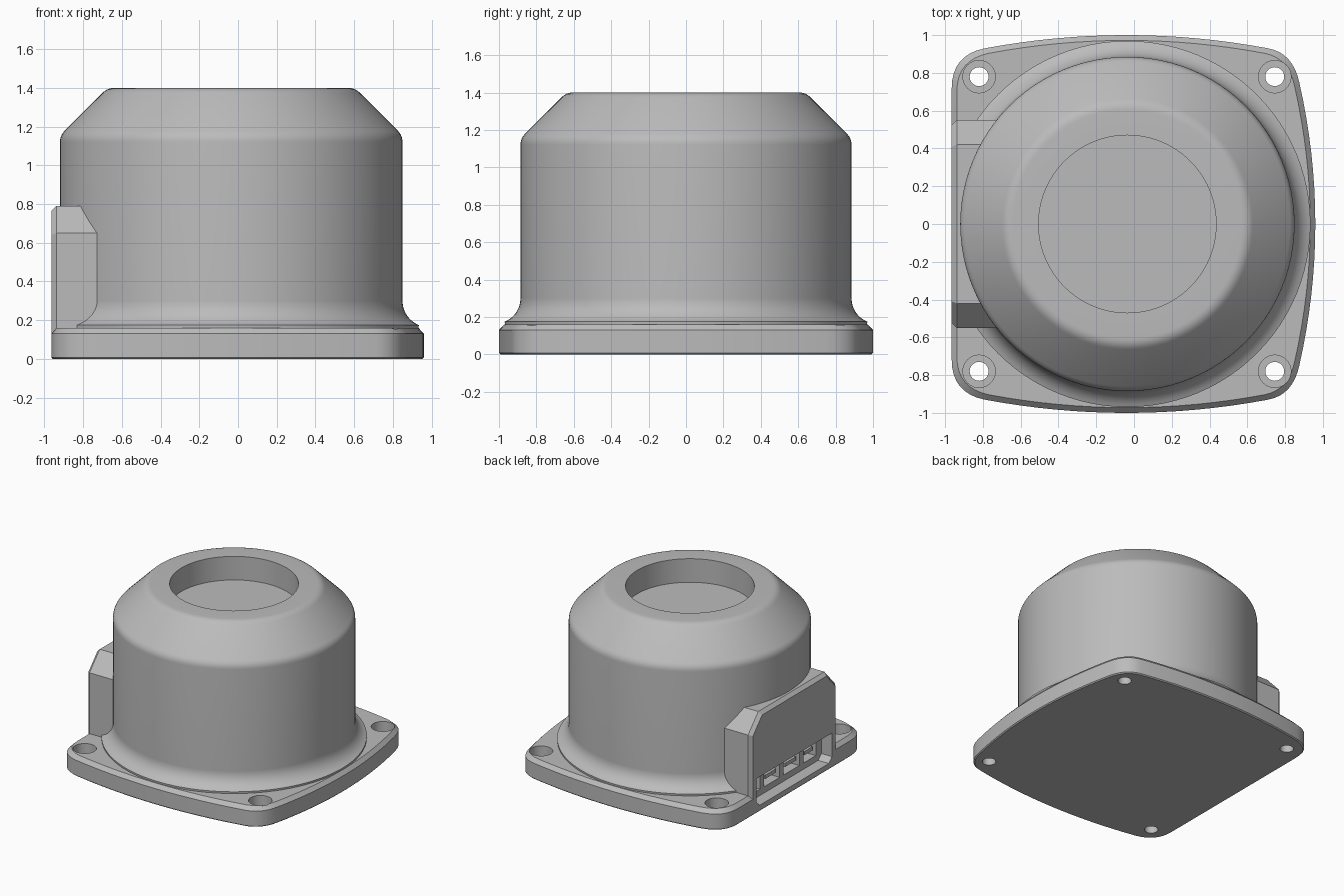
import bpy, bmesh, math

if "Cube" in bpy.data.objects:
    bpy.data.objects.remove(bpy.data.objects["Cube"])

CX = -0.035                      # axis of the round body

grey = bpy.data.materials.new("light grey plastic")
grey.diffuse_color = (0.5, 0.5, 0.5, 1)
grey.use_nodes = True
grey.node_tree.nodes["Principled BSDF"].inputs["Base Color"].default_value = grey.diffuse_color


def make(name, rings, closed_caps=True):
    """Skin a list of equal-length point rings into a solid."""
    bm = bmesh.new()
    loops = [[bm.verts.new(p) for p in r] for r in rings]
    n = len(loops[0])
    for a, b in zip(loops, loops[1:]):
        for i in range(n):
            j = (i + 1) % n
            bm.faces.new((a[i], a[j], b[j], b[i]))
    if closed_caps:
        bm.faces.new(loops[0][::-1])
        bm.faces.new(loops[-1])
    bmesh.ops.recalc_face_normals(bm, faces=bm.faces)
    me = bpy.data.meshes.new(name)
    bm.to_mesh(me)
    bm.free()
    ob = bpy.data.objects.new(name, me)
    bpy.context.collection.objects.link(ob)
    me.materials.append(grey)
    return ob


def lathe(name, profile, cx, cy=0.0, n=96):
    return make(name, [[(cx + r * math.cos(2 * math.pi * i / n),
                         cy + r * math.sin(2 * math.pi * i / n), z)
                        for i in range(n)] for r, z in profile])


def extrude_x(name, profile, x0, x1):
    return make(name, [[(x, y, z) for y, z in profile] for x in (x0, x1)])


def box(name, x0, x1, y0, y1, z0, z1):
    return extrude_x(name, [(y0, z0), (y1, z0), (y1, z1), (y0, z1)], x0, x1)


def cut(ob, cutters):
    bpy.context.view_layer.objects.active = ob
    for c in cutters:
        m = ob.modifiers.new("cut", 'BOOLEAN')
        m.operation, m.solver, m.object = 'DIFFERENCE', 'EXACT', c
        bpy.ops.object.modifier_apply(modifier=m.name)


def bezier(a, b, c, n=8):
    return [tuple((1 - t) ** 2 * p + 2 * t * (1 - t) * q + t * t * r
                  for p, q, r in zip(a, b, c)) for t in [i / n for i in range(n + 1)]]


# base plate: bowed outline with rounded corners, mirrored front to back
half = [(0.96 - 0.085 * (i / 8) ** 2, 0.75 * i / 8) for i in range(8)]
half += bezier((0.875, 0.75), (0.841, 0.906), (0.71, 0.93))
half += [(-0.04 + 0.75 * t / 8, 1 - 0.07 * (t / 8) ** 2) for t in range(7, -8, -1)]
half += bezier((-0.79, 0.93), (-0.965, 0.895), (-0.965, 0.72))
outline = half + [(x, -y) for x, y in half[:0:-1]]
plate = make("base_plate", [[(x * s, y * s, z) for x, y in outline]
                            for z, s in ((0, .992), (.008, 1), (.13, 1), (.16, .972))])

# round body: flared foot, straight wall, sloped shoulder, recessed top
foot = [(1.02 + 0.135 * math.cos(math.radians(a)), 0.30 + 0.135 * math.sin(math.radians(a)))
        for a in range(248, 179, -8)]
shoulder = bezier((0.885, 1.12), (0.885, 1.155), (0.86, 1.18), 5)
crown = bezier((0.665, 1.375), (0.64, 1.4), (0.605, 1.4), 5)
body = lathe("round_body", [(0.965, 0.12)] + foot + [(0.885, 0.3)] + shoulder + crown
             + [(0.47, 1.4), (0.47, 1.21)], CX)
for v in body.data.vertices:     # keep the foot inside the straight left edge
    v.co.x = max(v.co.x, -0.935)

# connector housing on the left side
def housing_ring(x, i):
    p = [(-0.55 + i, 0.13), (-0.55 + i, 0.65 - i * .4), (-0.42 + i * .4, 0.79 - i),
         (0.42 - i * .4, 0.79 - i), (0.55 - i, 0.65 - i * .4), (0.55 - i, 0.13)]
    return [(x, y, z) for y, z in p]


housing = make("connector_housing", [housing_ring(-0.965, 0.025), housing_ring(-0.938, 0),
                                     housing_ring(-0.6, 0)])

# screw holes with counterbores
holes = []
for hx in (-0.82, 0.745):
    for hy in (-0.78, 0.78):
        holes.append(lathe("hole_cutter", [(0.05, -0.1), (0.05, 0.08),
                                           (0.086, 0.08), (0.086, 0.3)], hx, hy, 32))

# connector opening with small slots in its back panel
opening = extrude_x("opening_cutter", [(-0.48, 0.28), (-0.48, 0.09), (-0.44, 0.05),
                                       (0.44, 0.05), (0.48, 0.09), (0.48, 0.28)], -1.1, -0.87)
slots = [box("slot_cutter", -0.89, -0.78, y - w, y + w, 0.10, 0.24)
         for y, w in ((-0.33, 0.08), (-0.10, 0.10), (0.15, 0.10), (0.36, 0.06))]

cut(plate, holes + [opening] + slots)
cut(housing, [opening] + slots)
cut(body, [opening] + slots)
for c in holes + [opening] + slots:
    bpy.data.objects.remove(c)

# connector tongues inside the slots
for y, w in ((-0.33, 0.05), (-0.10, 0.07), (0.15, 0.07), (0.36, 0.03)):
    box("connector_tongue", -0.86, -0.77, y - w, y + w, 0.15, 0.18)

for ob in (plate, housing, body):
    bpy.ops.object.select_all(action='DESELECT')
    ob.select_set(True)
    bpy.context.view_layer.objects.active = ob
    bpy.ops.object.shade_smooth_by_angle(angle=math.radians(28))
